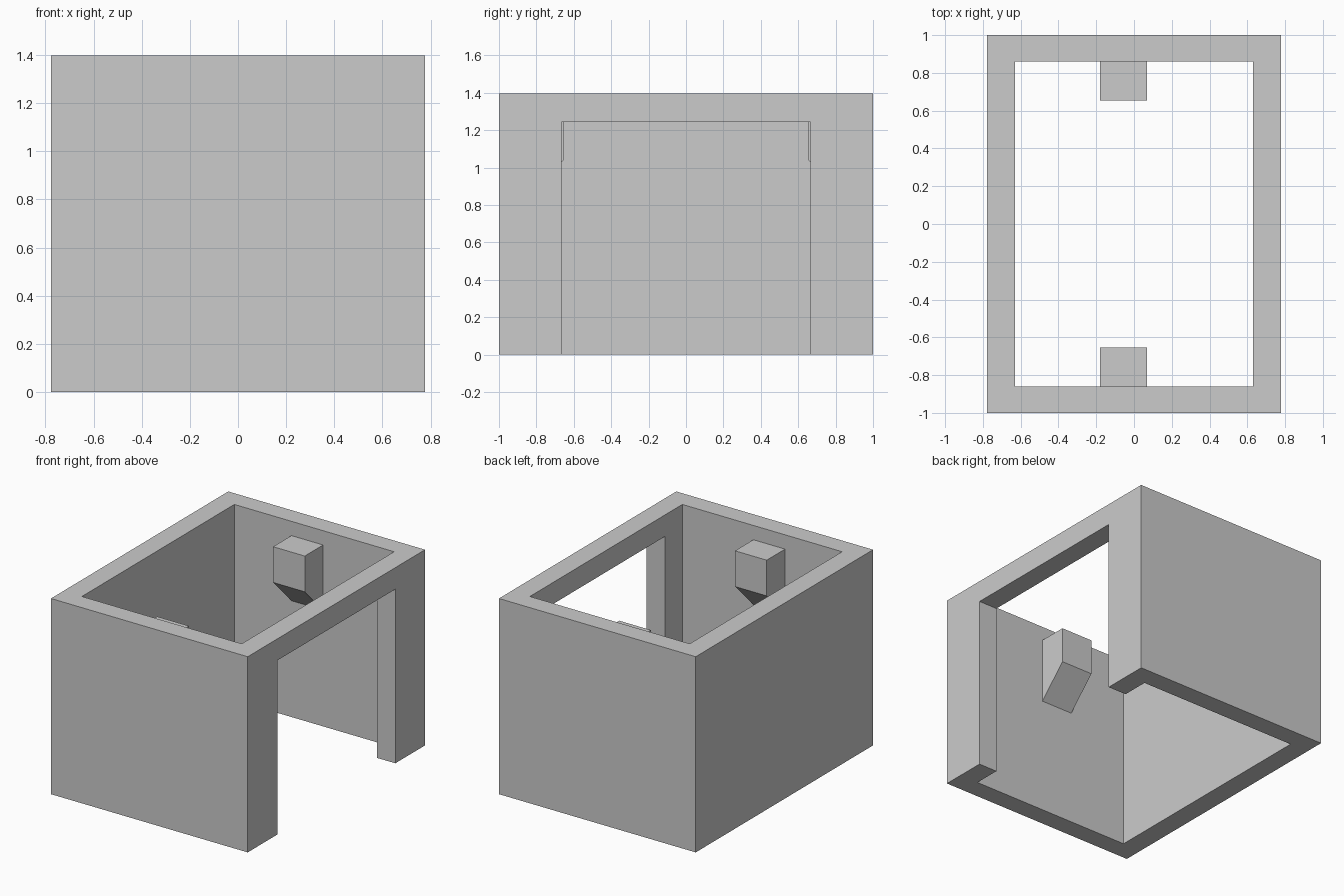
import bpy
import bmesh
from mathutils import Vector

default = bpy.data.objects.get("Cube")
if default:
    bpy.data.objects.remove(default, do_unlink=True)

W, D, H = 0.777, 1.0, 1.397      # outer half width, half depth, height
IN_X, IN_Y = 0.631, 0.86         # inner half sizes

grey = bpy.data.materials.new("plain grey")
grey.use_nodes = True
grey.diffuse_color = (0.6, 0.6, 0.6, 1)
grey.node_tree.nodes["Principled BSDF"].inputs["Base Color"].default_value = (0.6, 0.6, 0.6, 1)


def finish(name, bm):
    bmesh.ops.recalc_face_normals(bm, faces=bm.faces)
    mesh = bpy.data.meshes.new(name)
    bm.to_mesh(mesh)
    bm.free()
    mesh.materials.append(grey)
    obj = bpy.data.objects.new(name, mesh)
    bpy.context.collection.objects.link(obj)
    return obj


def box(name, low, high):
    bm = bmesh.new()
    bmesh.ops.create_cube(bm, size=1)
    low, high = Vector(low), Vector(high)
    for v in bm.verts:
        v.co = (low + high) / 2 + v.co * (high - low)
    return finish(name, bm)


def cut(target, cutter):
    cutter.hide_render = True
    mod = target.modifiers.new("cut", 'BOOLEAN')
    mod.operation = 'DIFFERENCE'
    mod.solver = 'EXACT'
    mod.object = cutter
    bpy.context.view_layer.objects.active = target
    bpy.ops.object.modifier_apply(modifier=mod.name)
    bpy.data.objects.remove(cutter, do_unlink=True)


# Walls: a box open at top and bottom, with a tall doorway in the left side
walls = box("walls", (-W, -D, 0), (W, D, H))
cut(walls, box("room_cutter", (-IN_X, -IN_Y, -1), (IN_X, IN_Y, 2)))
cut(walls, box("doorway_cutter", (0.4, -0.665, -1), (1, 0.665, 1.243)))


# Brackets: blocks with a sloped underside, facing each other inside
def bracket(name, side):
    profile = [(IN_Y, 1.295), (0.653, 1.295), (0.653, 1.04), (IN_Y, 0.83)]
    bm = bmesh.new()
    face = bm.faces.new([bm.verts.new((-0.18, side * y, z)) for y, z in profile])
    ext = bmesh.ops.extrude_face_region(bm, geom=[face])
    verts = [g for g in ext["geom"] if isinstance(g, bmesh.types.BMVert)]
    bmesh.ops.translate(bm, verts=verts, vec=(0.25, 0, 0))
    return finish(name, bm)


bracket("front_bracket", -1)
bracket("back_bracket", 1)
